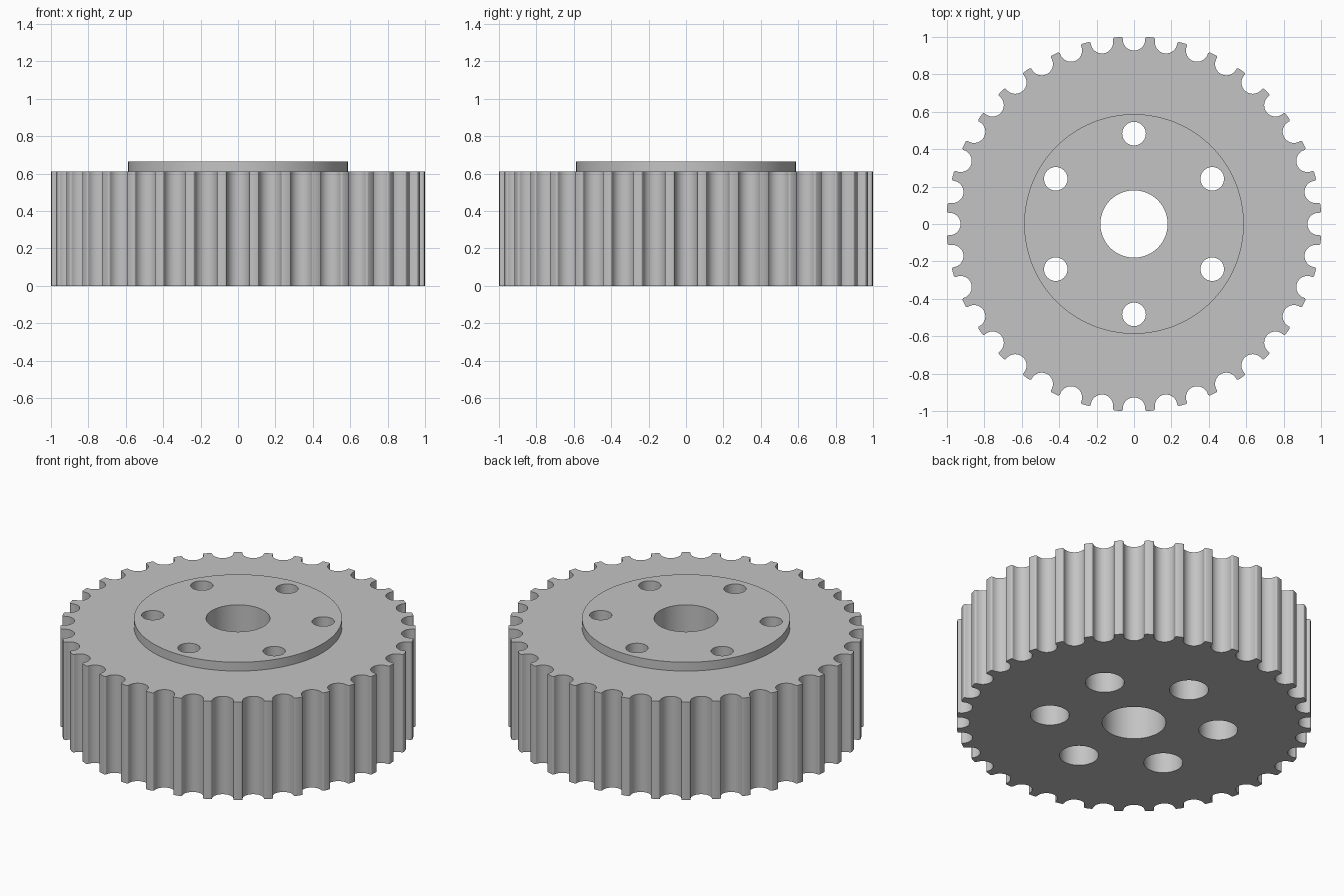
import bpy
import bmesh
from math import cos, sin, pi, radians
from mathutils import Matrix, Vector

cube = bpy.data.objects.get("Cube")
if cube:
    bpy.data.objects.remove(cube)

TEETH = 36
HEIGHT, HUB_TOP = 0.61, 0.665
HUB_RADIUS, BORE_RADIUS = 0.587, 0.18
BOLT_CIRCLE, BOLT_RADIUS = 0.483, 0.063
COUNTERBORE_RADIUS, COUNTERBORE_DEPTH = 0.11, 0.4

steel = bpy.data.materials.new("plain grey steel")
steel.use_nodes = True
grey = (0.55, 0.55, 0.55, 1)
steel.diffuse_color = grey
steel.node_tree.nodes["Principled BSDF"].inputs["Base Color"].default_value = grey


def arc(cx, cy, r, start, end, n):
    """Points along an arc, angles in degrees."""
    angles = [radians(start + (end - start) * i / n) for i in range(n + 1)]
    return [Vector((cx + r * cos(a), cy + r * sin(a), 0)) for a in angles]


def prism(name, outline, bottom, top):
    """Extrude a counter-clockwise outline into a solid."""
    bm = bmesh.new()
    face = bm.faces.new([bm.verts.new((p.x, p.y, bottom)) for p in outline])
    moved = bmesh.ops.extrude_face_region(bm, geom=[face])["geom"]
    verts = [v for v in moved if isinstance(v, bmesh.types.BMVert)]
    bmesh.ops.translate(bm, verts=verts, vec=(0, 0, top - bottom))
    bmesh.ops.recalc_face_normals(bm, faces=bm.faces)
    mesh = bpy.data.meshes.new(name)
    bm.to_mesh(mesh)
    bm.free()
    mesh.materials.append(steel)
    obj = bpy.data.objects.new(name, mesh)
    bpy.context.collection.objects.link(obj)
    return obj


def disc(name, x, y, r, bottom, top, n=64):
    return prism(name, arc(x, y, r, 0, 360, n)[:-1], bottom, top)


def combine(target, tool, operation):
    """Apply a boolean and discard the tool."""
    mod = target.modifiers.new(operation, "BOOLEAN")
    mod.operation, mod.solver, mod.object = operation, "EXACT", tool
    bpy.context.view_layer.objects.active = target
    bpy.ops.object.modifier_apply(modifier=mod.name)
    bpy.data.objects.remove(tool)


# One round groove with rounded tooth corners, repeated around the rim
groove, corner = 0.06, 0.01
pitch = (arc(groove + corner, 1 - corner, corner, 90, 180, 4)
         + arc(0, 0.987, groove, 0, -180, 18)
         + arc(-groove - corner, 1 - corner, corner, 0, 90, 4))
rim = []
for i in range(TEETH):
    turn = Matrix.Rotation(2 * pi * i / TEETH, 3, "Z")
    rim += [turn @ p for p in pitch]
pulley = prism("toothed_pulley", rim, 0, HEIGHT)

# Raised hub face and central bore
combine(pulley, disc("hub", 0, 0, HUB_RADIUS, HEIGHT - 0.1, HUB_TOP, 128), "UNION")
combine(pulley, disc("bore", 0, 0, BORE_RADIUS, -0.1, 1), "DIFFERENCE")

# Six bolt holes, counterbored from below
for i in range(6):
    a = radians(90 + 60 * i)
    x, y = BOLT_CIRCLE * cos(a), BOLT_CIRCLE * sin(a)
    combine(pulley, disc("bolt_hole", x, y, BOLT_RADIUS, -0.1, 1, 40), "DIFFERENCE")
    combine(pulley, disc("counterbore", x, y, COUNTERBORE_RADIUS, -0.1,
                         COUNTERBORE_DEPTH, 48), "DIFFERENCE")

bpy.ops.object.select_all(action="DESELECT")
pulley.select_set(True)
bpy.context.view_layer.objects.active = pulley
bpy.ops.object.shade_smooth_by_angle(angle=radians(35))
